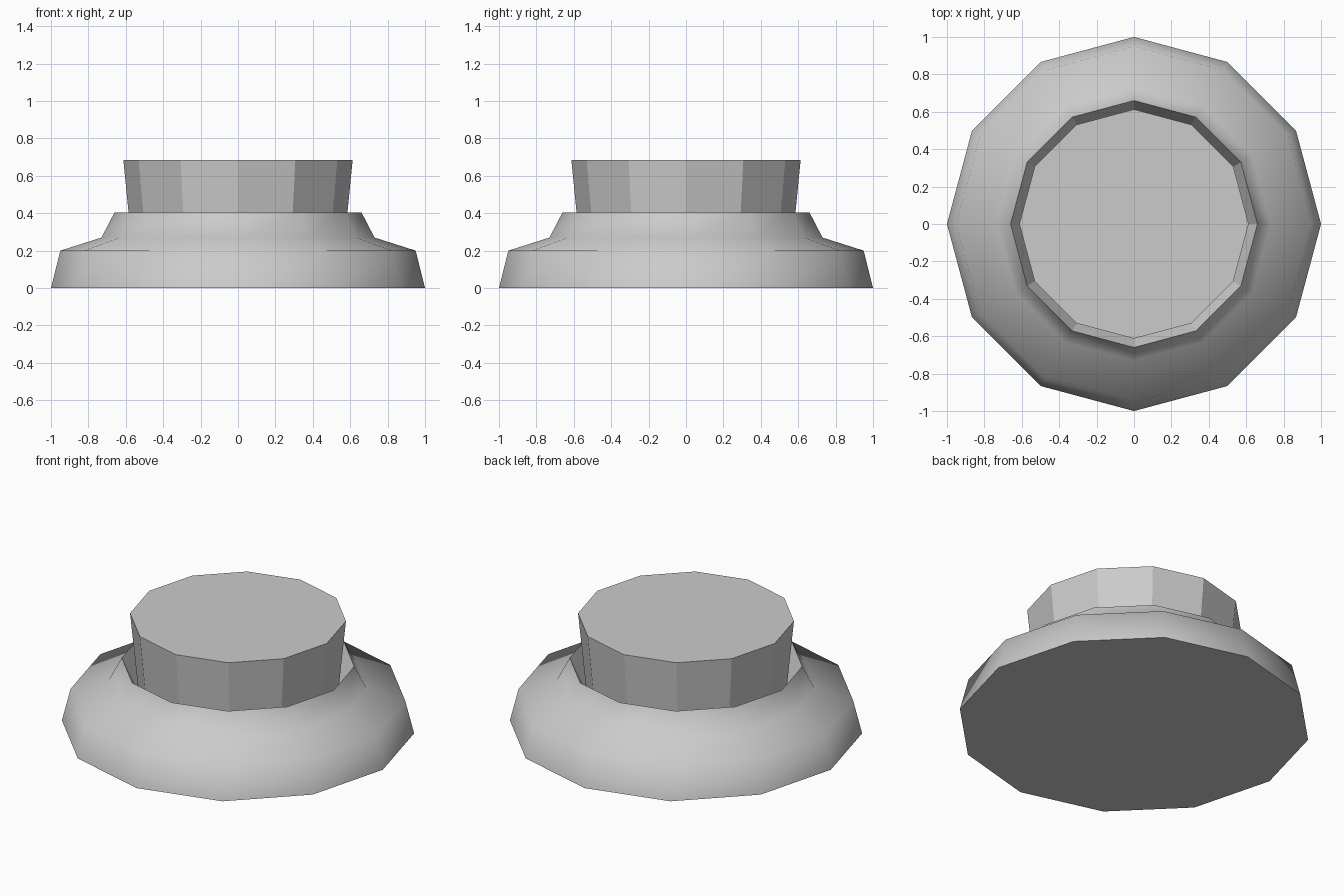
import bpy, bmesh
from math import cos, sin, pi

if "Cube" in bpy.data.objects:
    bpy.data.objects.remove(bpy.data.objects["Cube"])

SIDES = 12

def lathe(name, profile, smooth, cap_start=False, cap_end=False):
    """Spin an (r, z) profile, listed with the outside on its right, into a 12-sided shell."""
    bm = bmesh.new()
    rings = [[bm.verts.new((r * cos(2 * pi * i / SIDES), r * sin(2 * pi * i / SIDES), z))
              for i in range(SIDES)] for r, z in profile]
    for a, b in zip(rings, rings[1:]):
        for i in range(SIDES):
            j = (i + 1) % SIDES
            bm.faces.new((a[i], a[j], b[j], b[i])).smooth = smooth
    if cap_start:
        bm.faces.new(rings[0][::-1])
    if cap_end:
        bm.faces.new(rings[-1])
    mesh = bpy.data.meshes.new(name)
    bm.to_mesh(mesh)
    bm.free()
    obj = bpy.data.objects.new(name, mesh)
    bpy.context.collection.objects.link(obj)
    return obj

# Smooth stepped base, closed underneath
lathe("base", [(1, 0), (0.95, 0.2), (0.73, 0.27), (0.66, 0.405)], True, cap_start=True)

# Faceted collar sloping down inside the rim, then the flared plug with its flat top
lathe("plug", [(0.66, 0.405), (0.565, 0.2), (0.613, 0.685)], False, cap_end=True)
